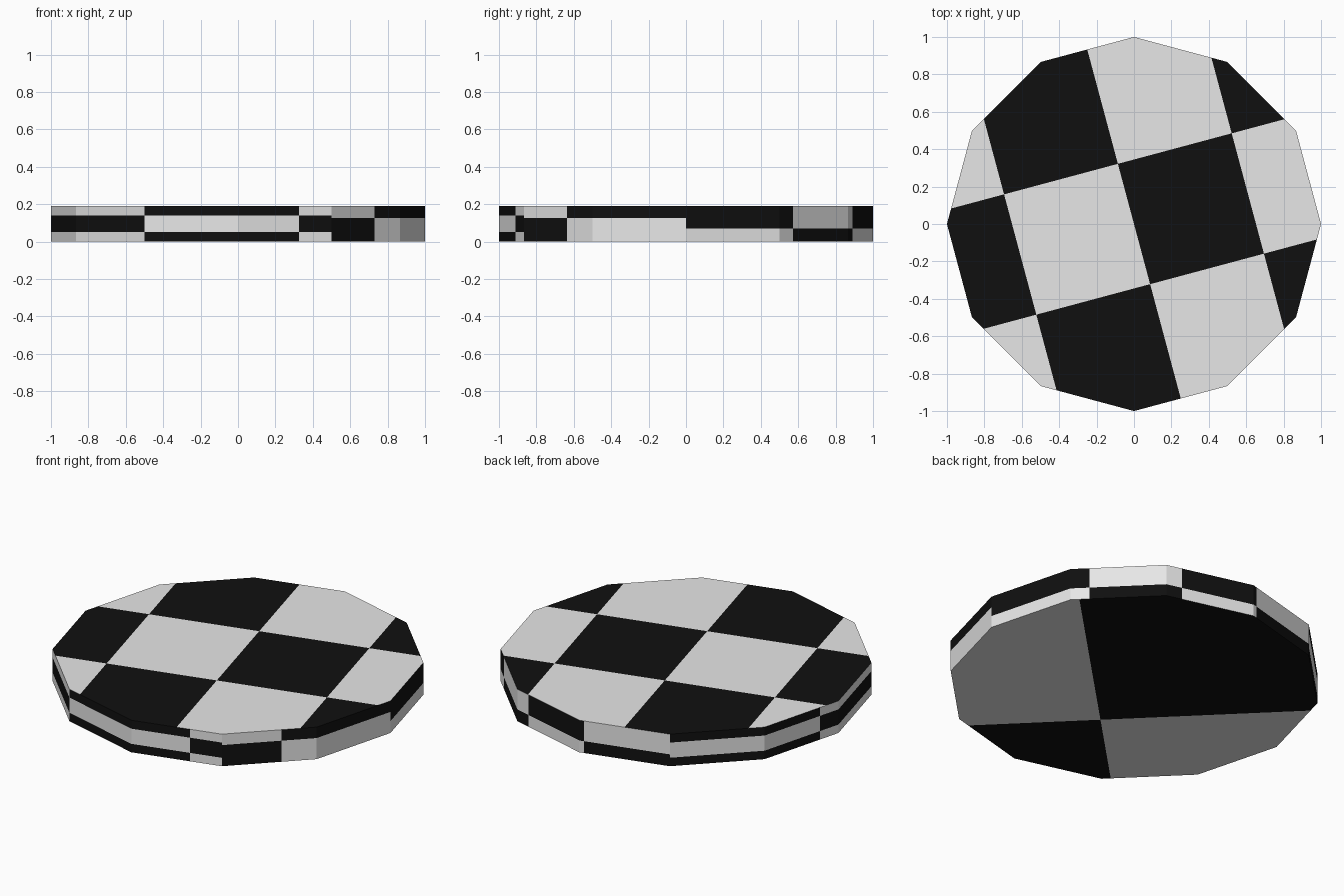
import bpy, bmesh, math
from mathutils import Vector

if "Cube" in bpy.data.objects:
    bpy.data.objects.remove(bpy.data.objects["Cube"])

H = 0.19      # disc thickness
N = 12        # rim sides


def material(name, v):
    m = bpy.data.materials.new(name)
    m.diffuse_color = (v, v, v, 1)
    m.use_nodes = True
    m.node_tree.nodes["Principled BSDF"].inputs["Base Color"].default_value = m.diffuse_color
    return m


def rim(t, z):
    """Point on the twelve-sided outline, t counted in sides from +x."""
    k = math.floor(t)
    a, b = (Vector((math.cos(math.tau * i / N), math.sin(math.tau * i / N), 0)) for i in (k, k + 1))
    p = a.lerp(b, t - k)
    p.z = z
    return p


def axis(deg):
    return Vector((math.cos(math.radians(deg)), math.sin(math.radians(deg)), 0))


bm = bmesh.new()


def checker_cap(z, deg, u_cuts, v_cuts, dark_parity, flip):
    """Flat cap cut along two directions and coloured as a checkerboard."""
    ring = [bm.verts.new(rim(i, z)) for i in range(N)]
    faces = [bm.faces.new(ring[::-1] if flip else ring)]
    u, v = axis(deg), axis(deg + 90)
    for d, cuts in ((u, u_cuts), (v, v_cuts)):
        for c in cuts:
            geom = set(faces)
            for f in faces:
                geom.update(f.edges)
                geom.update(f.verts)
            bmesh.ops.bisect_plane(bm, geom=list(geom), plane_co=d * c, plane_no=d)
            faces = [f for f in bm.faces
                     if all(abs(w.co.z - z) < 1e-5 for w in f.verts)]
    for f in faces:
        p = f.calc_center_median()
        n = sum(p.dot(u) > c for c in u_cuts) + sum(p.dot(v) > c for c in v_cuts)
        f.material_index = int(n % 2 == dark_parity)


# top and bottom faces
checker_cap(H, 15, (-0.63, 0, 0.63), (-0.333, 0.333), 1, False)
checker_cap(0, 45, (-0.333,), (-0.21,), 0, True)

# rim zones: end position, heights where the colour flips, lowest band dark
zones = [(1.2, (.07,), 0), (2.18, (.07,), 1), (3.05, (.07,), 0), (4, (.07,), 1),
         (5.75, (.05, .14), 1), (8, (.05, .14), 0), (9.65, (.05, .14), 1),
         (10, (.05, .14), 0), (10.63, (.125,), 1), (12, (.125,), 0)]
start = 0
for end, cuts, dark in zones:
    stops = [start] + [i for i in range(N) if start < i < end] + [end]
    levels = (0,) + cuts + (H,)
    for a, b in zip(stops, stops[1:]):
        k = math.floor(a)
        for i, (lo, hi) in enumerate(zip(levels, levels[1:])):
            f = bm.faces.new([bm.verts.new(p) for p in
                              (rim(a, lo), rim(b, lo), rim(b, hi), rim(a, hi))])
            f.material_index = (dark + i) % 2
    start = end

bmesh.ops.remove_doubles(bm, verts=bm.verts, dist=1e-5)

mesh = bpy.data.meshes.new("checkered_disc")
bm.to_mesh(mesh)
bm.free()
mesh.materials.append(material("light_grey", 0.8))
mesh.materials.append(material("black", 0.005))
disc = bpy.data.objects.new("checkered_disc", mesh)
bpy.context.collection.objects.link(disc)
